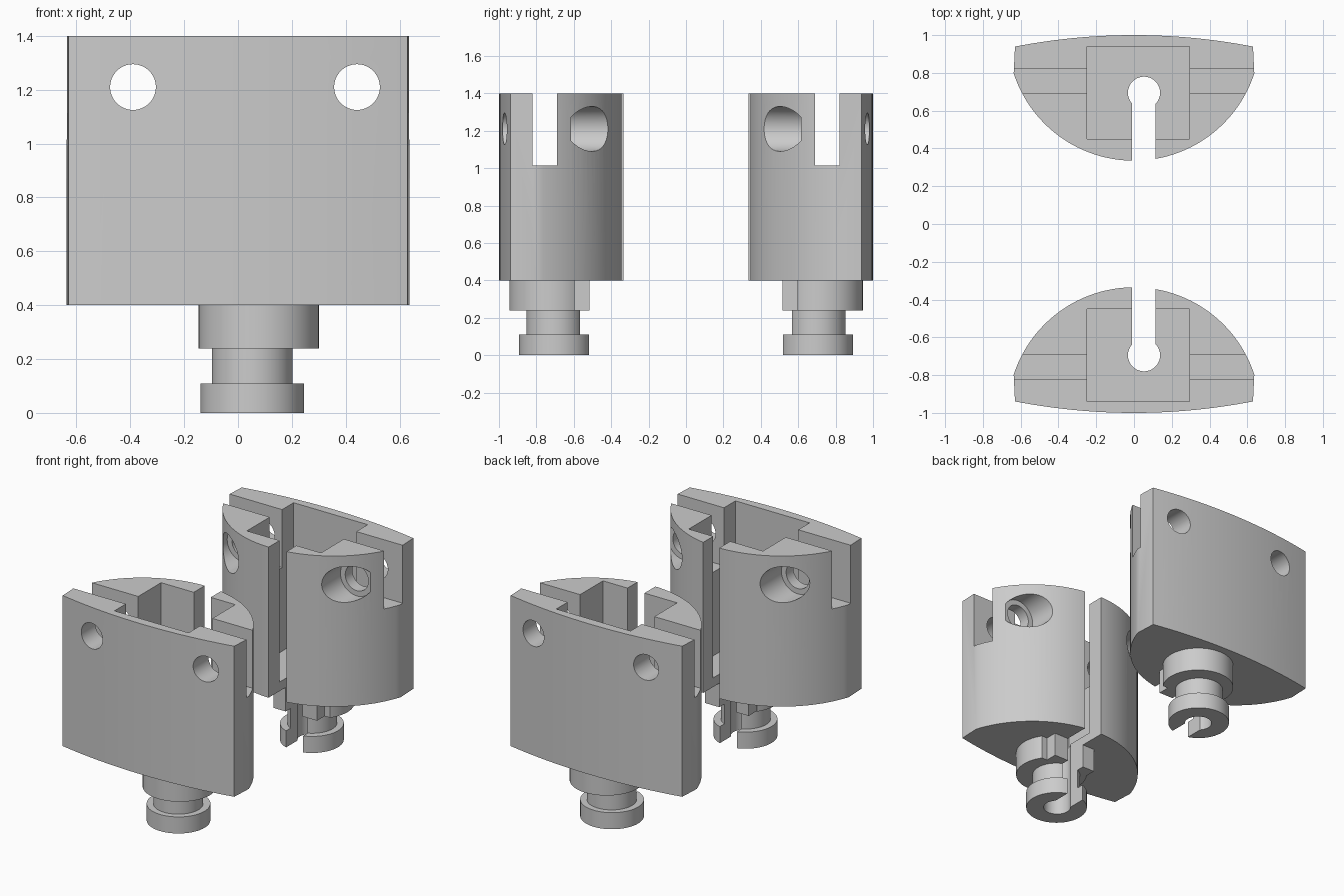
import bpy, bmesh, math

if "Cube" in bpy.data.objects:
    bpy.data.objects.remove(bpy.data.objects["Cube"])


def prism(name, pts, z0, z1):
    """Extrude an XY outline between two heights."""
    bm = bmesh.new()
    face = bm.faces.new([bm.verts.new((x, y, z0)) for x, y in pts])
    ext = bmesh.ops.extrude_face_region(bm, geom=[face])
    for v in ext["geom"]:
        if isinstance(v, bmesh.types.BMVert):
            v.co.z = z1
    bmesh.ops.recalc_face_normals(bm, faces=bm.faces)
    me = bpy.data.meshes.new(name)
    bm.to_mesh(me)
    bm.free()
    ob = bpy.data.objects.new(name, me)
    bpy.context.collection.objects.link(ob)
    return ob


def box(name, x0, x1, y0, y1, z0, z1):
    return prism(name, [(x0, y0), (x1, y0), (x1, y1), (x0, y1)], z0, z1)


def arc(cx, cy, r, a0, a1, n):
    return [(cx + r * math.cos(a0 + (a1 - a0) * i / n),
             cy + r * math.sin(a0 + (a1 - a0) * i / n)) for i in range(n + 1)]


def disc(name, cx, cy, r, z0, z1, n=64):
    return prism(name, arc(cx, cy, r, 0, 2 * math.pi, n)[:-1], z0, z1)


def y_hole(name, x, z, r, y0, y1):
    """Cylinder running along y."""
    ob = disc(name, x, z, r, y0, y1, 48)
    for v in ob.data.vertices:
        v.co = (v.co.x, v.co.z, v.co.y)
    ob.data.flip_normals()
    return ob


def combine(target, tool, op):
    tool.hide_render = True
    mod = target.modifiers.new(op, 'BOOLEAN')
    mod.object, mod.operation, mod.solver = tool, op, 'EXACT'
    dg = bpy.context.evaluated_depsgraph_get()
    me = bpy.data.meshes.new_from_object(target.evaluated_get(dg))
    target.modifiers.clear()
    target.data = me
    bpy.data.objects.remove(tool)


# Body: shallow outer arc, short side flats, round inner wall
R = 3.3
a = math.asin(0.63 / R)
outer = arc(0, R - 1, R, -math.pi / 2 - a, -math.pi / 2 + a, 24)
b = math.acos(0.637 / 0.67)
inner = arc(0, -1.005, 0.67, b, math.pi - b, 48)
body = prism("holder_half", outer + inner, 0.4, 1.4)

# Stem: grooved foot, neck and collar
CX, CY = 0.053, -0.70
collar = disc("collar", 0.077, -0.722, 0.223, 0.24, 0.42)
combine(collar, box("collar_flat", -0.3, 0.5, -0.595, -0.3, 0.2, 0.5), 'DIFFERENCE')
combine(collar, box("collar_block", -0.10, 0.22, -0.65, -0.515, 0.24, 0.42), 'UNION')
combine(body, collar, 'UNION')
combine(body, disc("neck", CX, CY - 0.003, 0.15, 0.05, 0.30), 'UNION')
combine(body, disc("foot", CX, CY, 0.192, 0.0, 0.11), 'UNION')

# Pocket, cross groove, bore with open slot
combine(body, box("pocket", -0.25, 0.295, -0.94, -0.45, 0.46, 1.6), 'DIFFERENCE')
combine(body, box("groove", -1, 1, -0.82, -0.69, 1.015, 1.6), 'DIFFERENCE')
combine(body, disc("bore", CX, CY + 0.005, 0.085, -0.2, 1.6), 'DIFFERENCE')
combine(body, box("slot", -0.01, 0.115, -0.69, -0.1, -0.2, 1.6), 'DIFFERENCE')

# Counterbored bolt holes
for x in (-0.39, 0.442):
    combine(body, y_hole("bolt_hole", x, 1.21, 0.085, -1.2, -0.2), 'DIFFERENCE')
    combine(body, y_hole("counterbore", x, 1.21, 0.12, -0.615, -0.2), 'DIFFERENCE')

# Opposite half
mirror = body.modifiers.new("opposite_half", 'MIRROR')
mirror.use_axis = (False, True, False)
mirror.use_mirror_merge = False

bpy.context.view_layer.objects.active = body
body.select_set(True)
bpy.ops.object.shade_smooth_by_angle(angle=math.radians(25))
